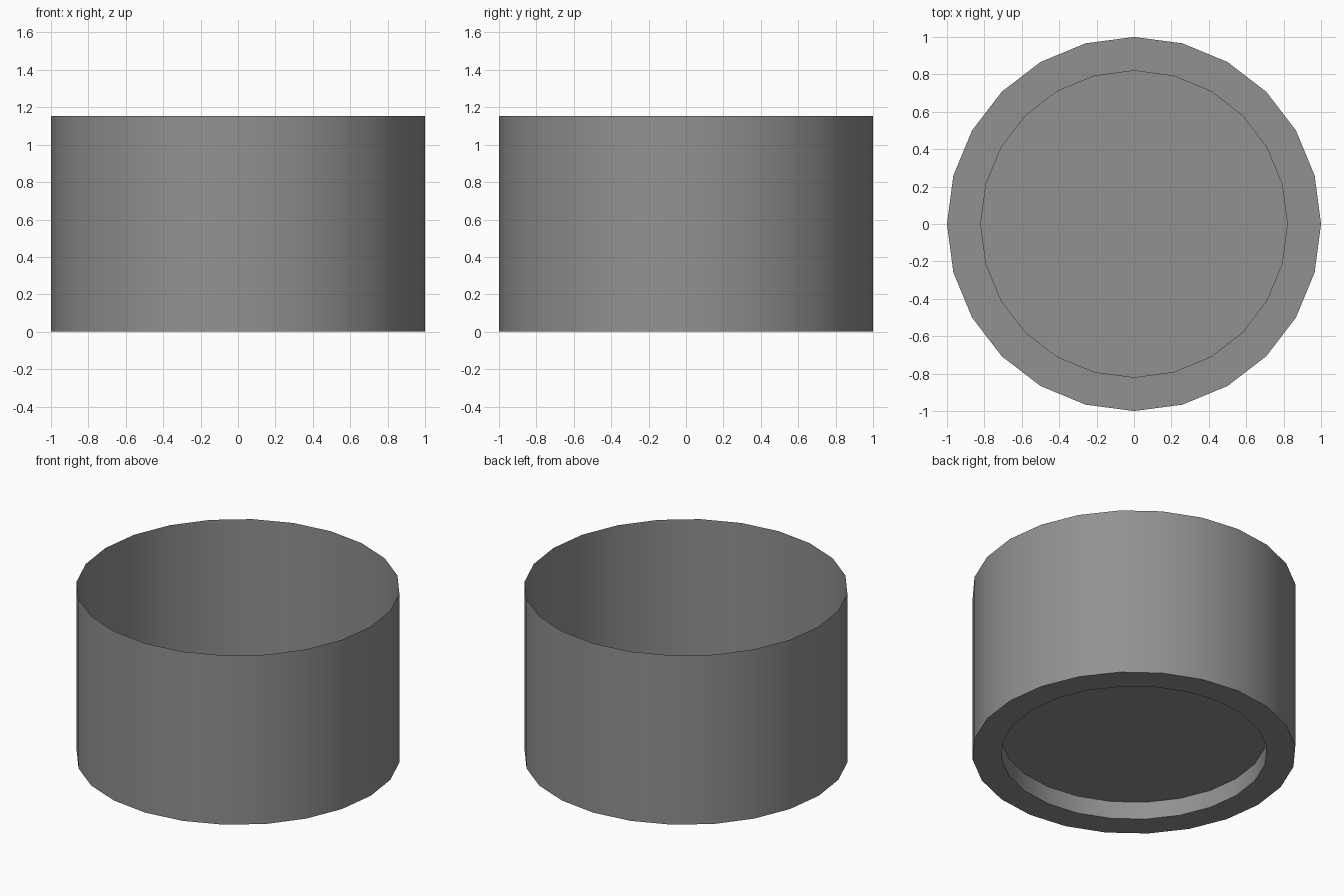
import bpy, bmesh
from math import cos, sin, tau, radians

if "Cube" in bpy.data.objects:
    bpy.data.objects.remove(bpy.data.objects["Cube"])

SIDES = 24
# Profile (radius, z): open rim, foot edge, foot ring, raised floor
PROFILE = [(1.0, 1.153), (1.0, 0.0), (0.822, 0.0), (0.822, 0.12)]

bm = bmesh.new()
rings = [[bm.verts.new((r * cos(tau * i / SIDES), r * sin(tau * i / SIDES), z))
          for i in range(SIDES)] for r, z in PROFILE]

# Thin wall, foot ring and recess wall, facing outwards and down
for upper, lower in zip(rings, rings[1:]):
    for i in range(SIDES):
        j = (i + 1) % SIDES
        bm.faces.new((upper[i], lower[i], lower[j], upper[j]))

# Raised floor disc, facing down
bm.faces.new(list(reversed(rings[-1])))

mesh = bpy.data.meshes.new("open_cup")
bm.to_mesh(mesh)
bm.free()
cup = bpy.data.objects.new("open_cup", mesh)
bpy.context.collection.objects.link(cup)

# Dark grey colour
dark_grey = bpy.data.materials.new("dark_grey")
dark_grey.diffuse_color = (0.285, 0.285, 0.285, 1.0)
dark_grey.use_nodes = True
dark_grey.node_tree.nodes["Principled BSDF"].inputs["Base Color"].default_value = dark_grey.diffuse_color
mesh.materials.append(dark_grey)

# Smooth round walls with sharp foot edges
bpy.context.view_layer.objects.active = cup
cup.select_set(True)
bpy.ops.object.shade_smooth_by_angle(angle=radians(30))
